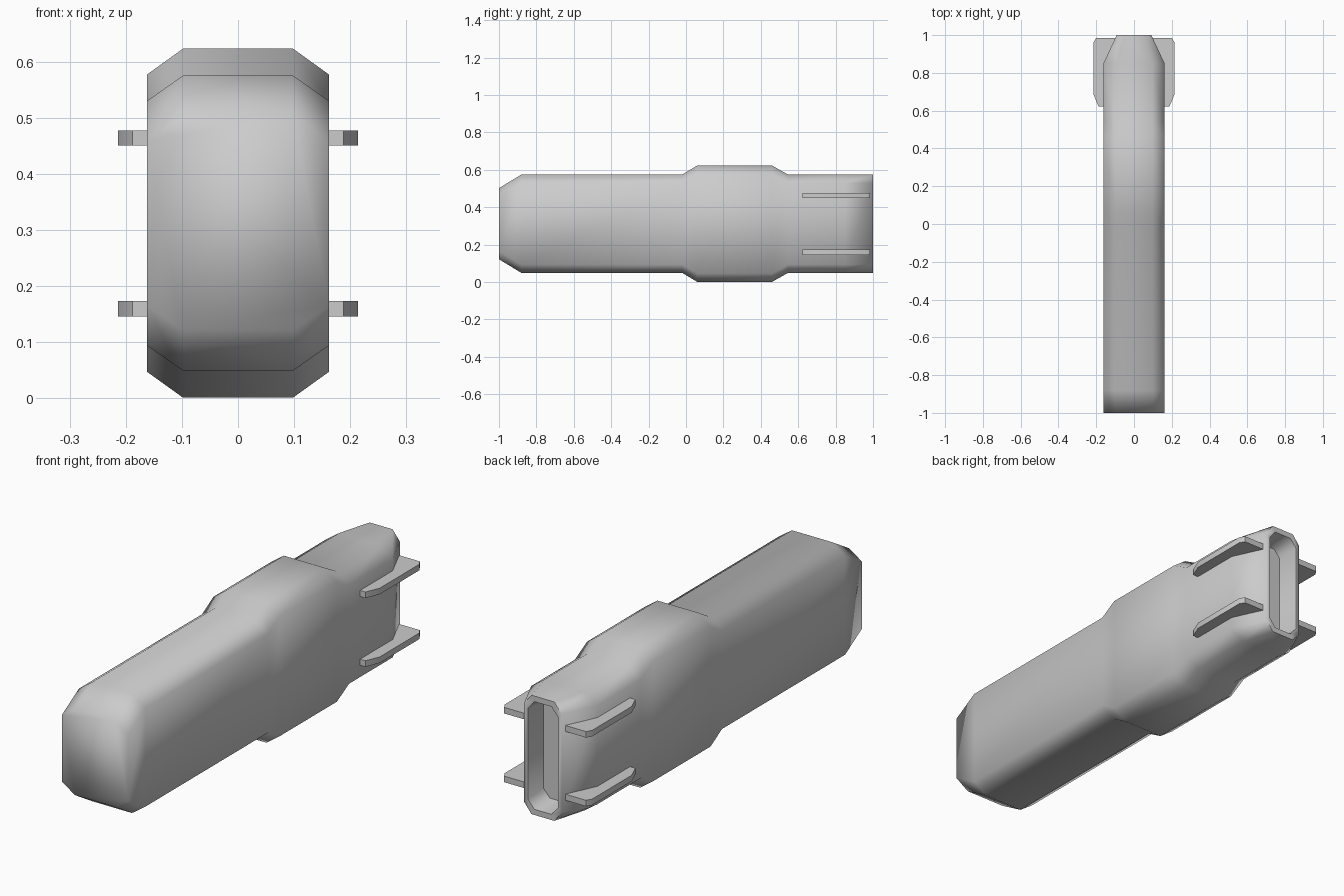
import bpy, bmesh, math

if "Cube" in bpy.data.objects:
    bpy.data.objects.remove(bpy.data.objects["Cube"])

MID = 0.312  # height of the centre line


def finish(name, bm, angle):
    bmesh.ops.recalc_face_normals(bm, faces=bm.faces)
    me = bpy.data.meshes.new(name)
    bm.to_mesh(me)
    bm.free()
    ob = bpy.data.objects.new(name, me)
    bpy.context.collection.objects.link(ob)
    bpy.ops.object.select_all(action='DESELECT')
    ob.select_set(True)
    bpy.context.view_layer.objects.active = ob
    bpy.ops.object.shade_smooth_by_angle(angle=math.radians(angle))
    return ob


def octagon(y, half_w, flat_w, half_h, flat_h):
    quarter = [(half_w, flat_h), (flat_w, half_h)]
    pts = quarter + [(-x, z) for x, z in reversed(quarter)]
    pts += [(-x, -z) for x, z in pts]
    return [(x, y, MID + z) for x, z in pts]


# Body: chamfered sections lofted along y, ending in a recessed rear socket
sections = [
    (-1.00, 0.162, 0.098, 0.190, 0.147),
    (-0.88, 0.162, 0.098, 0.263, 0.218),
    (-0.02, 0.162, 0.098, 0.263, 0.218),
    (0.06, 0.162, 0.098, 0.311, 0.265),
    (0.46, 0.162, 0.098, 0.311, 0.265),
    (0.545, 0.162, 0.098, 0.263, 0.218),
    (0.85, 0.162, 0.098, 0.263, 0.218),
    (1.00, 0.092, 0.056, 0.263, 0.218),
    (1.00, 0.074, 0.042, 0.238, 0.200),
    (0.90, 0.066, 0.036, 0.225, 0.190),
]
bm = bmesh.new()
rings = [[bm.verts.new(p) for p in octagon(*s)] for s in sections]
for a, b in zip(rings, rings[1:]):
    for i in range(8):
        j = (i + 1) % 8
        bm.faces.new((a[i], a[j], b[j], b[i]))
bm.faces.new(rings[0])
bm.faces.new(rings[-1])
finish("body", bm, 75)

# Side fins: flat outline extruded in z, mirrored to the other side
outline = [(0.085, 0.985), (0.200, 0.985), (0.214, 0.962),
           (0.214, 0.685), (0.188, 0.622), (0.150, 0.622), (0.150, 0.84)]
for name, z in (("upper_fins", 0.450), ("lower_fins", 0.146)):
    bm = bmesh.new()
    face = bm.faces.new([bm.verts.new((x, y, z)) for x, y in outline])
    top = bmesh.ops.extrude_face_region(bm, geom=[face])["geom"]
    bmesh.ops.translate(bm, vec=(0, 0, 0.027),
                        verts=[v for v in top if isinstance(v, bmesh.types.BMVert)])
    ob = finish(name, bm, 40)
    ob.modifiers.new("Mirror", 'MIRROR').use_mirror_merge = False
